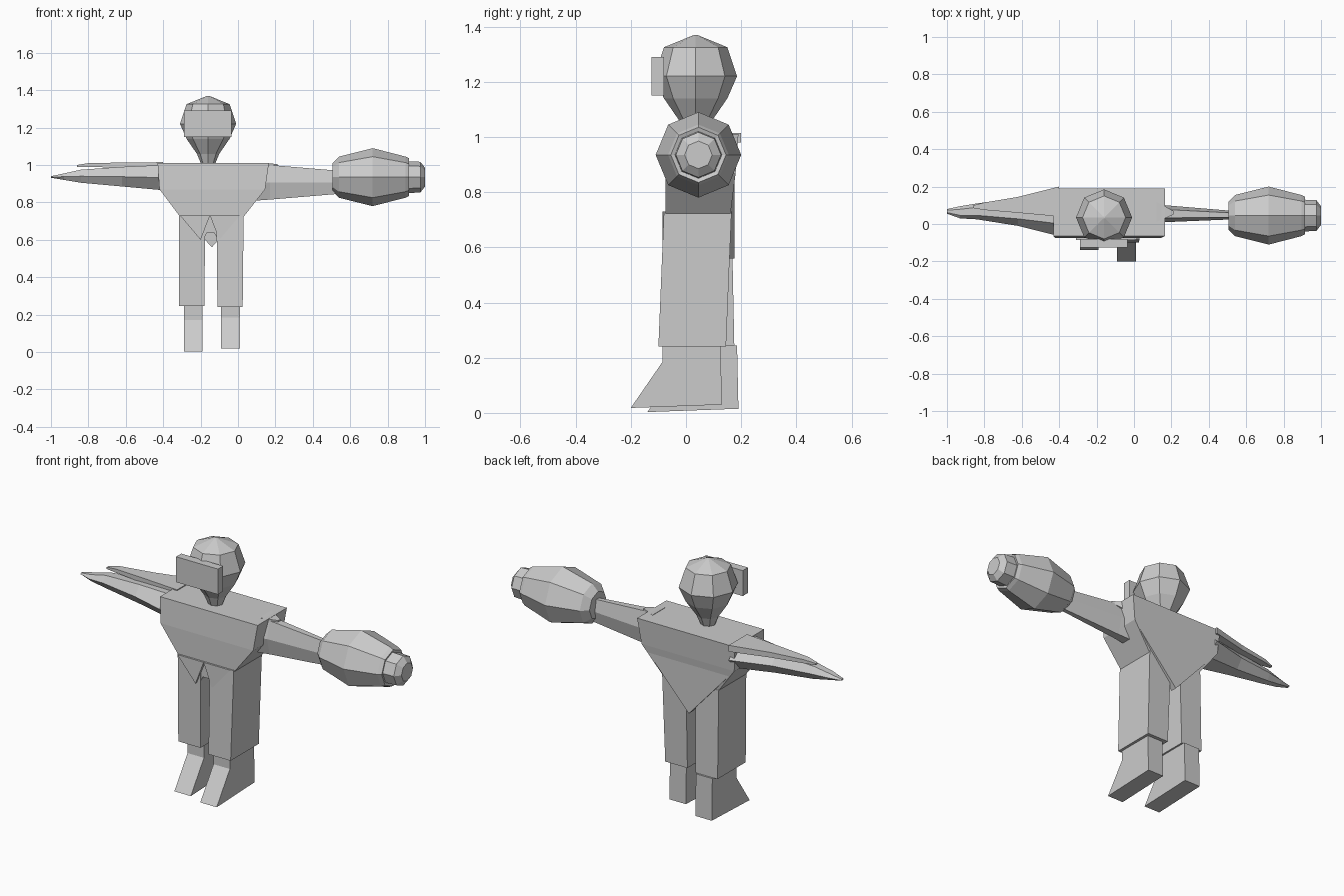
import bpy
import bmesh
from math import cos, sin, tau

default_cube = bpy.data.objects.get("Cube")
if default_cube:
    bpy.data.objects.remove(default_cube, do_unlink=True)

grey = bpy.data.materials.new("plain grey")
grey.use_nodes = True
grey.diffuse_color = (0.6, 0.6, 0.6, 1)
grey.node_tree.nodes["Principled BSDF"].inputs["Base Color"].default_value = grey.diffuse_color


def loft(name, rings):
    """Skin a list of equal-length point rings and cap both ends."""
    bm = bmesh.new()
    loops = [[bm.verts.new(point) for point in ring] for ring in rings]
    count = len(loops[0])
    for lower, upper in zip(loops, loops[1:]):
        for i in range(count):
            j = (i + 1) % count
            bm.faces.new((lower[i], lower[j], upper[j], upper[i]))
    bm.faces.new(loops[0])
    bm.faces.new(loops[-1])
    bmesh.ops.recalc_face_normals(bm, faces=bm.faces)
    mesh = bpy.data.meshes.new(name)
    bm.to_mesh(mesh)
    bm.free()
    mesh.materials.append(grey)
    part = bpy.data.objects.new(name, mesh)
    bpy.context.collection.objects.link(part)
    return part


def level(z, left, right, front, back):
    """Horizontal rectangle."""
    return [(left, front, z), (right, front, z), (right, back, z), (left, back, z)]


def section(x, front, back, low, high):
    """Upright rectangle across an arm."""
    return [(x, front, low), (x, back, low), (x, back, high), (x, front, high)]


def hexagon(x, front, back, low, high):
    """Upright six-sided section across an arm."""
    middle = (low + high) / 2
    inset = (back - front) / 4
    return [(x, front, middle), (x, front + inset, low), (x, back - inset, low),
            (x, back, middle), (x, back - inset, high), (x, front + inset, high)]


def panel(name, outline, front, back):
    """Plate cut from an outline seen from the front."""
    return loft(name, [[(x, y, z) for x, z in outline] for y in (front, back)])


def octagon(radius):
    return [(radius * cos(tau * i / 8), radius * sin(tau * i / 8)) for i in range(8)]


# Head, faceted and narrowing into the neck
head_x, head_y = -0.16, 0.035
head_profile = [(1.0, 0.035), (1.06, 0.06), (1.14, 0.115), (1.22, 0.15), (1.325, 0.115), (1.37, 0.005)]
loft("head", [[(head_x + a, head_y + b, z) for a, b in octagon(r)] for z, r in head_profile])
loft("visor", [level(z, -0.29, -0.035, -0.125, -0.08) for z in (1.15, 1.29)])

# Jacket body with pointed front and back hems
loft("torso", [
    level(0.71, -0.3, 0.02, -0.075, 0.16),
    level(0.87, -0.42, 0.145, -0.075, 0.18),
    level(1.01, -0.43, 0.165, -0.065, 0.19),
])
panel("back_hem", [(-0.42, 0.87), (-0.14, 0.56), (0.145, 0.87)], 0.14, 0.175)
for side, points in (("right", (-0.31, -0.2, -0.15)), ("left", (0.01, -0.1, -0.15))):
    outer, tip, inner = points
    panel(side + "_front_hem", [(outer, 0.73), (tip, 0.6), (inner, 0.73)], -0.085, -0.05)

# Trousers
loft("right_trouser_leg", [
    level(0.245, -0.315, -0.18, -0.07, 0.175),
    level(0.73, -0.315, -0.175, -0.075, 0.165),
])
loft("left_trouser_leg", [
    level(0.24, -0.11, 0.025, -0.1, 0.145),
    level(0.73, -0.115, 0.03, -0.08, 0.165),
])
panel("crotch", [(-0.185, 0.73), (-0.185, 0.6), (-0.165, 0.64), (-0.13, 0.64),
                 (-0.105, 0.6), (-0.105, 0.73)], -0.07, 0.155)

# Shoes share one side profile, the right one set further back
shoe_profile = [(-0.2, 0.018), (0.13, 0.03), (0.125, 0.26), (-0.085, 0.26), (-0.085, 0.185)]
for name, inner, outer, shift, drop in (
        ("left_shoe", -0.09, 0.01, 0, 0), ("right_shoe", -0.29, -0.19, 0.06, 0.015)):
    loft(name, [[(x, y + shift, z - drop) for y, z in shoe_profile] for x in (inner, outer)])

# Left arm and its large fist
loft("left_arm", [
    hexagon(0.1, 0, 0.11, 0.81, 1.0),
    hexagon(0.17, 0.01, 0.1, 0.815, 1.0),
    hexagon(0.53, 0.025, 0.07, 0.845, 0.97),
])
loft("left_shoulder_tip", [
    section(0.12, 0.01, 0.12, 0.95, 1.012),
    section(0.21, 0.05, 0.07, 0.995, 1.005),
])
fist_y, fist_z = 0.045, 0.935
fist_profile = [(0.505, 0.075), (0.54, 0.11), (0.72, 0.155), (0.895, 0.11),
                (0.915, 0.1), (0.91, 0.085), (0.975, 0.082), (1.0, 0.05)]
loft("left_fist", [[(x, fist_y + a, fist_z + b) for a, b in octagon(r)] for x, r in fist_profile])

# Right arm tapering to a pointed hand, with a loose sleeve flap above
loft("right_arm", [
    hexagon(-0.4, -0.065, 0.2, 0.865, 1.0),
    hexagon(-0.62, -0.01, 0.14, 0.885, 0.99),
    hexagon(-0.84, 0.025, 0.11, 0.905, 0.975),
    hexagon(-0.93, 0.03, 0.095, 0.92, 0.955),
    hexagon(-1.0, 0.055, 0.08, 0.932, 0.94),
])
loft("right_sleeve_flap", [
    section(-0.4, 0.04, 0.2, 0.98, 1.015),
    section(-0.62, 0.06, 0.145, 0.985, 1.013),
    section(-0.8, 0.075, 0.115, 0.99, 1.01),
    section(-0.86, 0.085, 0.1, 0.99, 1.0),
])
